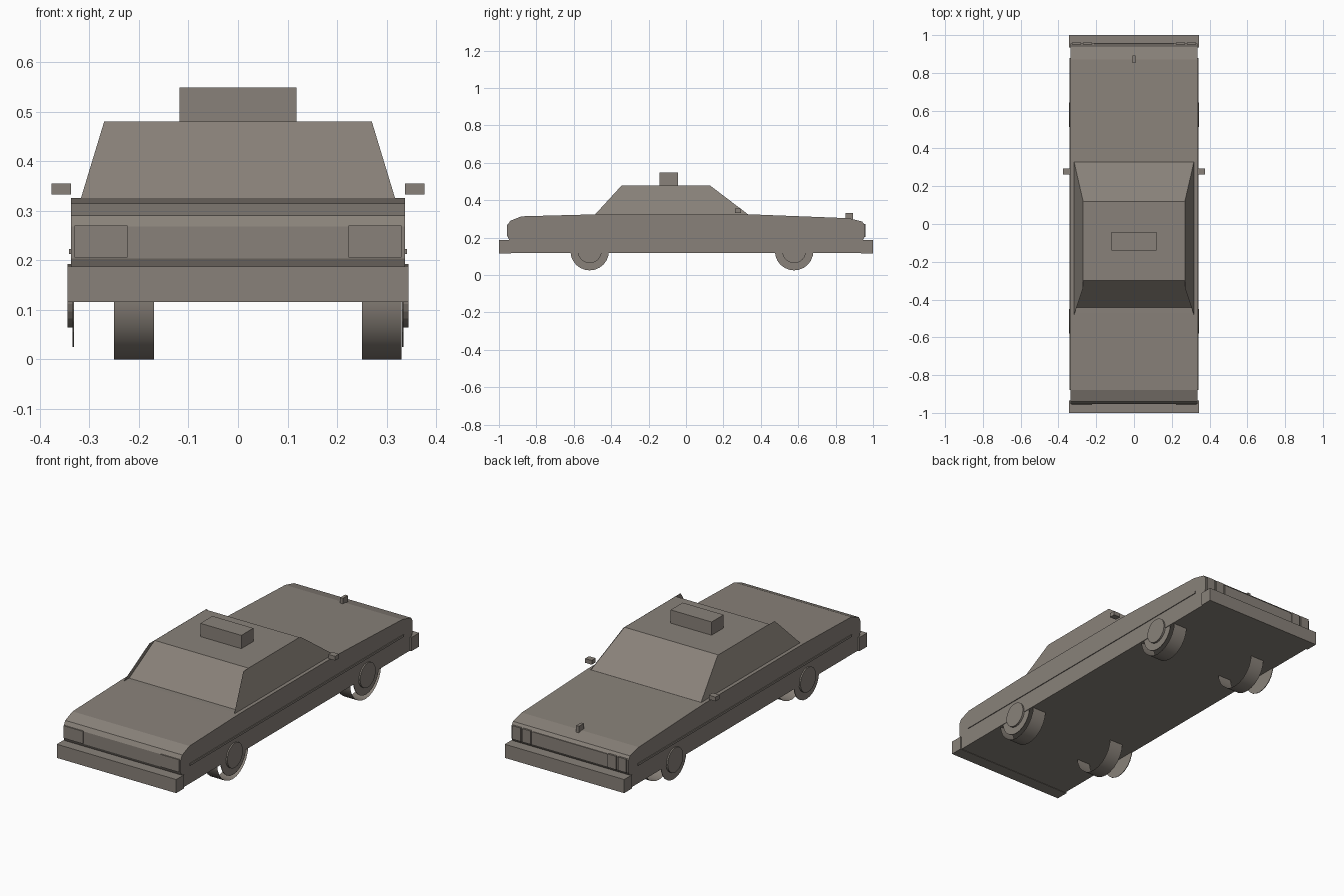
import bpy, bmesh, math

if "Cube" in bpy.data.objects:
    bpy.data.objects.remove(bpy.data.objects["Cube"])

paint = bpy.data.materials.new("warm_grey")
paint.diffuse_color = (0.25, 0.222, 0.193, 1)
paint.use_nodes = True
paint.node_tree.nodes["Principled BSDF"].inputs["Base Color"].default_value = paint.diffuse_color


def finish(name, bm, recalc=True):
    if recalc:
        bmesh.ops.recalc_face_normals(bm, faces=bm.faces)
    me = bpy.data.meshes.new(name)
    bm.to_mesh(me)
    bm.free()
    me.materials.append(paint)
    ob = bpy.data.objects.new(name, me)
    bpy.context.collection.objects.link(ob)
    return ob


def box(name, x0, x1, y0, y1, z0, z1):
    bm = bmesh.new()
    bmesh.ops.create_cube(bm, size=1)
    for v in bm.verts:
        v.co.x = x1 if v.co.x > 0 else x0
        v.co.y = y1 if v.co.y > 0 else y0
        v.co.z = z1 if v.co.z > 0 else z0
    return finish(name, bm)


def pair(name, x0, x1, *rest):
    box("right_" + name, x0, x1, *rest)
    box("left_" + name, -x1, -x0, *rest)


def round_part(name, r, x0, x1, y, z, caps, n=24):
    # Cylinder along x, open or capped
    bm = bmesh.new()
    rings = [[bm.verts.new((x, y + r * math.cos(2 * math.pi * i / n),
                            z + r * math.sin(2 * math.pi * i / n)))
              for i in range(n)] for x in (x0, x1)]
    for i in range(n):
        j = (i + 1) % n
        f = bm.faces.new((rings[0][i], rings[0][j], rings[1][j], rings[1][i]))
        f.smooth = not caps
    if caps:
        for ring in rings:
            bm.faces.new(ring)
    return finish(name, bm)


# Body: side profile extruded across the width
profile = [(-0.945, 0.118), (-0.945, 0.187), (-0.953, 0.203), (-0.953, 0.268),
           (-0.94, 0.29), (-0.88, 0.314), (-0.47, 0.325), (0.333, 0.325),
           (0.87, 0.304), (0.942, 0.286), (0.955, 0.268), (0.955, 0.203),
           (0.945, 0.187), (0.945, 0.118)]
bm = bmesh.new()
face = bm.faces.new([bm.verts.new((-0.337, y, z)) for y, z in profile])
new = bmesh.ops.extrude_face_region(bm, geom=[face])["geom"]
bmesh.ops.translate(bm, vec=(0.674, 0, 0),
                    verts=[g for g in new if isinstance(g, bmesh.types.BMVert)])
finish("body", bm)

# Cabin: tapered block
bm = bmesh.new()
bmesh.ops.create_cube(bm, size=1)
for v in bm.verts:
    top = v.co.z > 0
    v.co.x = math.copysign(0.27 if top else 0.318, v.co.x)
    if v.co.y > 0:
        v.co.y = 0.12 if top else 0.333
    else:
        v.co.y = -0.30 if top else -0.445
    v.co.z = 0.48 if top else 0.322
finish("cabin", bm)

# Cabin side panels reach a little past the glass
for s, side in ((1, "right"), (-1, "left")):
    bm = bmesh.new()
    pts = [(0.319, -0.488, 0.322), (0.319, 0.335, 0.322),
           (0.271, 0.127, 0.48), (0.271, -0.343, 0.48)]
    vs = [bm.verts.new((s * x, y, z)) for x, y, z in pts]
    f = bm.faces.new(vs if s > 0 else vs[::-1])
    finish(side + "_cabin_panel", bm, False)

# Roof sign, ornament, mirrors, bumpers, side trim
box("roof_sign", -0.118, 0.118, -0.141, -0.042, 0.478, 0.549)
box("ornament", -0.008, 0.008, 0.852, 0.892, 0.295, 0.333)
pair("mirror", 0.337, 0.376, 0.262, 0.294, 0.333, 0.355)
box("bumper_front", -0.344, 0.344, -1.0, -0.935, 0.116, 0.187)
box("bumper_back", -0.344, 0.344, 0.935, 1.0, 0.116, 0.187)
pair("side_trim", 0.335, 0.341, -0.88, 0.88, 0.212, 0.223)

# Lamps and panels at both ends
pair("wide_lamp", 0.223, 0.33, -0.958, -0.95, 0.205, 0.27)
pair("outer_lamp", 0.28, 0.328, 0.95, 0.961, 0.203, 0.273)
pair("inner_lamp", 0.222, 0.27, 0.95, 0.961, 0.203, 0.273)
box("grille", -0.212, 0.212, 0.95, 0.958, 0.205, 0.27)

# Wheels: open tread, side disc and hubcap
for end, y in (("front", -0.515), ("back", 0.578)):
    for s, side in ((1, "right"), (-1, "left")):
        tag = side + "_" + end
        x0, x1 = (0.25, 0.33) if s > 0 else (-0.25, -0.17)
        round_part(tag + "_tread", 0.128, x0, x1, y, 0.128, False)
        round_part(tag + "_wheel_disc", 0.103, s * 0.331, s * 0.334, y, 0.128, True)
        round_part(tag + "_hubcap", 0.064, s * 0.334, s * 0.344, y, 0.128, True)
